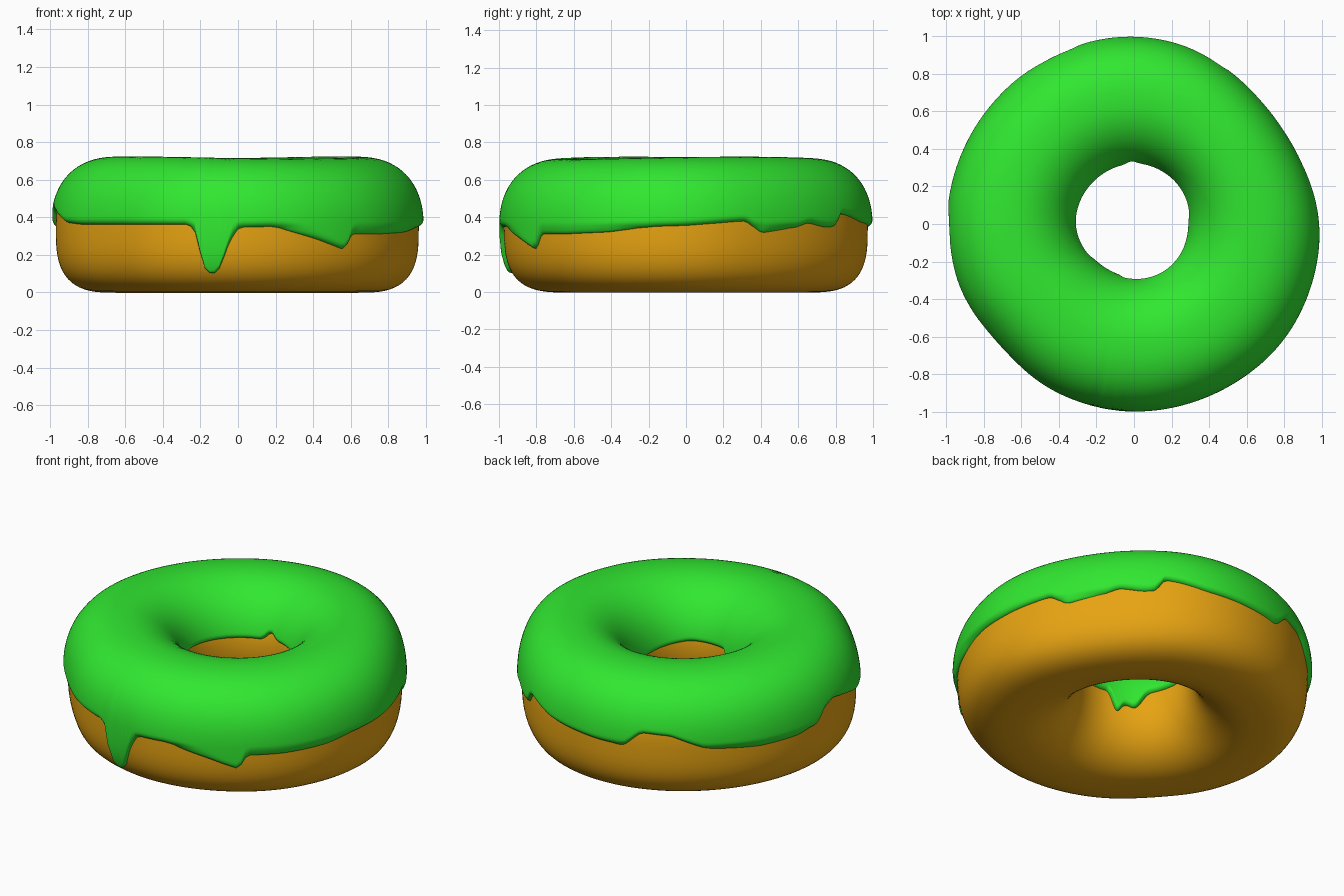
import bpy, bmesh, math

if "Cube" in bpy.data.objects:
    bpy.data.objects.remove(bpy.data.objects["Cube"])

SEG = 240                      # steps around the ring
R, A, H, B = 0.64, 0.325, 0.345, 0.347   # ring radius, tube half width, mid height, tube half height
ICING = 0.026

# outer radius of the icing by angle in degrees (slightly lumpy ring)
OUTLINE = [(0, .99), (15, .96), (30, .935), (50, .945), (70, .985), (90, 1.0), (110, .998),
           (135, .99), (160, .992), (180, .998), (205, .985), (222, .955), (240, .985),
           (270, 1.0), (300, 1.0), (320, 1.01), (340, 1.0)]
# hole radius of the icing by angle
HOLE = [(0, .285), (45, .305), (90, .31), (135, .30), (180, .30), (235, .275), (270, .285), (320, .29)]
# height of the outer icing edge by angle (drips and notches)
OUTER_EDGE = [(0, .355), (20, .38), (26, .315), (40, .345), (45, .37), (53, .345), (58, .35),
              (60, .42), (65, .41), (75, .375), (90, .355), (104, .335), (110, .43), (120, .42),
              (132, .34), (150, .32), (165, .325), (173, .35), (176, .42), (182, .45), (190, .42),
              (200, .37), (210, .36), (255, .36), (257.5, .29), (258.5, .14), (261.4, .095),
              (264.5, .13), (266.5, .24), (270, .345), (281, .35), (295, .285), (305.5, .225),
              (307.5, .31), (320, .31), (335, .32), (350, .35)]
# height of the inner icing edge by angle
INNER_EDGE = [(0, .36), (15, .42), (60, .42), (85, .43), (92, .48), (100, .42), (180, .42),
              (215, .40), (228, .30), (240, .33), (250, .26), (256, .40), (300, .41)]


def linear(keys, deg):
    deg %= 360
    pts = keys + [(keys[0][0] + 360, keys[0][1])]
    for (a, u), (b, v) in zip(pts, pts[1:]):
        if a <= deg <= b:
            return u + (v - u) * (deg - a) / (b - a)


def smooth(keys, deg, window):
    return sum(linear(keys, deg + window * k / 4) for k in range(-4, 5)) / 9


def exponent(c, s):
    if c >= 0:
        return 2.35 if s >= 0 else 3.0
    return 2.1


def power(v, e):
    return math.copysign(abs(v) ** e, v)


def section(phi):
    """Unit tube section: a rounded box outside, a rounder curve in the hole."""
    c, s = math.cos(phi), math.sin(phi)
    n = exponent(c, s)
    return power(c, 2 / n), power(s, 2 / n)


def phi_at_height(z, outer):
    k = max(-.98, min(.98, (z - H) / B))
    n = exponent(1 if outer else -1, k)
    phi = math.asin(power(k, n / 2))
    return phi if outer else math.pi - phi


def point(deg, phi, offset):
    """Point on the ring surface, pushed out along the tube normal."""
    c, s = section(phi)
    n = exponent(math.cos(phi), math.sin(phi))
    nx, nz = power(c, n - 1) / A, power(s, n - 1) / B
    length = math.hypot(nx, nz)
    r_out = smooth(OUTLINE, deg, 9) - ICING
    r_in = smooth(HOLE, deg, 15) + ICING
    r = (r_out + r_in) / 2 + c * (r_out - r_in) / 2 + offset * nx / length
    t = math.radians(deg)
    wave = .006 * math.sin(2 * t + .6) * max(0, s)
    z = H + s * B + wave + offset * nz / length
    return r * math.cos(t), r * math.sin(t), z


def make_object(name, rings, closed, material):
    bm = bmesh.new()
    grid = [[bm.verts.new(p) for p in ring] for ring in rings]
    rows = len(grid[0])
    for i in range(SEG):
        a, b = grid[i], grid[(i + 1) % SEG]
        for j in range(rows if closed else rows - 1):
            k = (j + 1) % rows
            bm.faces.new((a[j], b[j], b[k], a[k])).smooth = True
    bmesh.ops.recalc_face_normals(bm, faces=bm.faces)
    # an open sheet must face away from the tube
    top = max(bm.faces, key=lambda f: f.calc_center_median().z)
    if top.normal.z < 0:
        bmesh.ops.reverse_faces(bm, faces=bm.faces)
    mesh = bpy.data.meshes.new(name)
    bm.to_mesh(mesh)
    bm.free()
    mesh.materials.append(material)
    obj = bpy.data.objects.new(name, mesh)
    bpy.context.collection.objects.link(obj)
    return obj


def colour(name, rgb):
    m = bpy.data.materials.new(name)
    m.diffuse_color = (*rgb, 1)
    m.use_nodes = True
    m.node_tree.nodes["Principled BSDF"].inputs["Base Color"].default_value = m.diffuse_color
    return m


degrees = [360 * i / SEG for i in range(SEG)]

# dough ring
dough = [[point(d, 2 * math.pi * j / 64, 0) for j in range(64)] for d in degrees]
make_object("dough", dough, True, colour("golden brown", (.8, .37, .006)))


# icing sheet with a rounded lip along both edges
def icing_ring(deg, rows=56, lip=.07):
    start = phi_at_height(smooth(OUTER_EDGE, deg, 1.2), True)
    span = phi_at_height(smooth(INNER_EDGE, deg, 4), False) - start
    ring = []
    for j in range(rows + 1):
        u = (1 - math.cos(math.pi * j / rows)) / 2
        d = min(1, min(u, 1 - u) * span / lip)
        thickness = -.004 + (ICING + .004) * math.sqrt(max(0, 1 - (1 - d) ** 2))
        ring.append(point(deg, start + span * u, thickness))
    return ring


make_object("icing", [icing_ring(d) for d in degrees], False, colour("bright green", (.03, .8, .03)))
